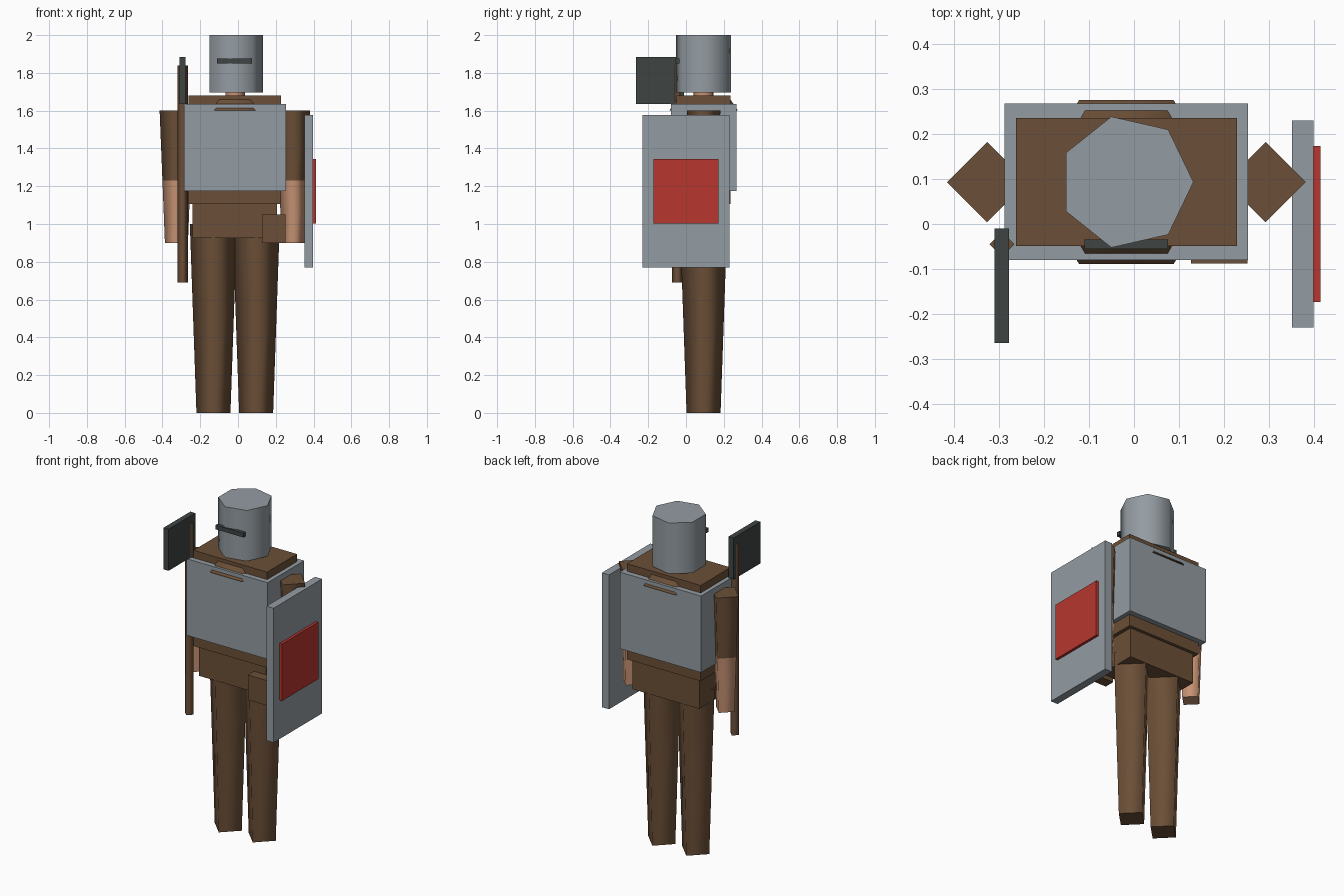
import bpy, bmesh, math

cube = bpy.data.objects.get("Cube")
if cube:
    bpy.data.objects.remove(cube, do_unlink=True)


def material(name, *rgb):
    """Flat colour given as 0-255 sRGB, stored as linear."""
    lin = [((c / 255 + 0.055) / 1.055) ** 2.4 for c in rgb] + [1]
    m = bpy.data.materials.new(name)
    m.use_nodes = True
    m.diffuse_color = lin
    m.node_tree.nodes["Principled BSDF"].inputs["Base Color"].default_value = lin
    return m


LEATHER = material("brown leather", 107, 79, 55)
STEEL = material("steel", 148, 156, 162)
IRON = material("dark iron", 62, 69, 68)
SKIN = material("skin", 198, 146, 115)
RED = material("red paint", 184, 54, 47)


def finish(name, bm, *mats):
    bmesh.ops.recalc_face_normals(bm, faces=bm.faces)
    mesh = bpy.data.meshes.new(name)
    bm.to_mesh(mesh)
    bm.free()
    for m in mats:
        mesh.materials.append(m)
    obj = bpy.data.objects.new(name, mesh)
    bpy.context.collection.objects.link(obj)
    return obj


def box(name, mat, x, y, z):
    """Box from (min, max) pairs."""
    bm = bmesh.new()
    bmesh.ops.create_cube(bm, size=1)
    for v in bm.verts:
        v.co = [a + (b - a) * (c + 0.5) for (a, b), c in zip((x, y, z), v.co)]
    return finish(name, bm, mat)


def prism(name, mats, sides, cx, cy, rings):
    """Tapered prism through (z, radius) rings, one material per section."""
    bm = bmesh.new()
    loops = []
    for z, r in rings:
        angles = [math.tau * i / sides for i in range(sides)]
        loops.append([bm.verts.new((cx + r * math.cos(a), cy + r * math.sin(a), z))
                      for a in angles])
    for s, (low, high) in enumerate(zip(loops, loops[1:])):
        for i in range(sides):
            j = (i + 1) % sides
            f = bm.faces.new((low[i], low[j], high[j], high[i]))
            f.smooth = True
            f.material_index = s
    # flat caps with crisp rims
    bm.faces.new(loops[0][::-1])
    top = bm.faces.new(loops[-1])
    top.material_index = len(mats) - 1
    for f in bm.faces:
        if not f.smooth:
            for e in f.edges:
                e.smooth = False
    return finish(name, bm, *mats)


CX, CY = -0.017, 0.093   # body axis

# Head
prism("helmet", [STEEL], 7, CX, CY, [(1.695, 0.149), (2.0, 0.149)])
box("visor_slit", IRON, (-0.11, 0.075), (-0.056, -0.034), (1.85, 1.875))
prism("neck", [SKIN], 7, CX, CY, [(1.62, 0.054), (1.72, 0.054)])

# Torso
box("torso", LEATHER, (-0.262, 0.228), (-0.049, 0.235), (1.105, 1.68))
prism("collar", [LEATHER], 6, CX, CY, [(1.6, 0.21), (1.665, 0.16)])
box("breastplate", STEEL, (-0.287, 0.253), (-0.08, 0.267), (1.175, 1.635))
box("hips", LEATHER, (-0.24, 0.206), (-0.03, 0.216), (0.925, 1.105))
box("belt_pouch", LEATHER, (0.127, 0.252), (-0.088, -0.025), (0.9, 1.05))

# Limbs
for side, name in ((-1, "right"), (1, "left")):
    prism(name + "_leg", [LEATHER], 4, CX + side * 0.113, CY,
          [(0, 0.09), (1.0, 0.125)])
    prism(name + "_arm", [SKIN, LEATHER], 4, CX + side * 0.309, CY,
          [(0.9, 0.061), (1.23, 0.074), (1.6, 0.089)])

# Axe
prism("axe_shaft", [LEATHER], 4, -0.293, -0.045, [(0.69, 0.028), (1.84, 0.028)])
box("axe_blade", IRON, (-0.31, -0.277), (-0.264, -0.01), (1.635, 1.885))

# Shield
box("shield", STEEL, (0.351, 0.398), (-0.23, 0.23), (0.77, 1.578))
box("shield_panel", RED, (0.398, 0.414), (-0.173, 0.173), (1.003, 1.345))
